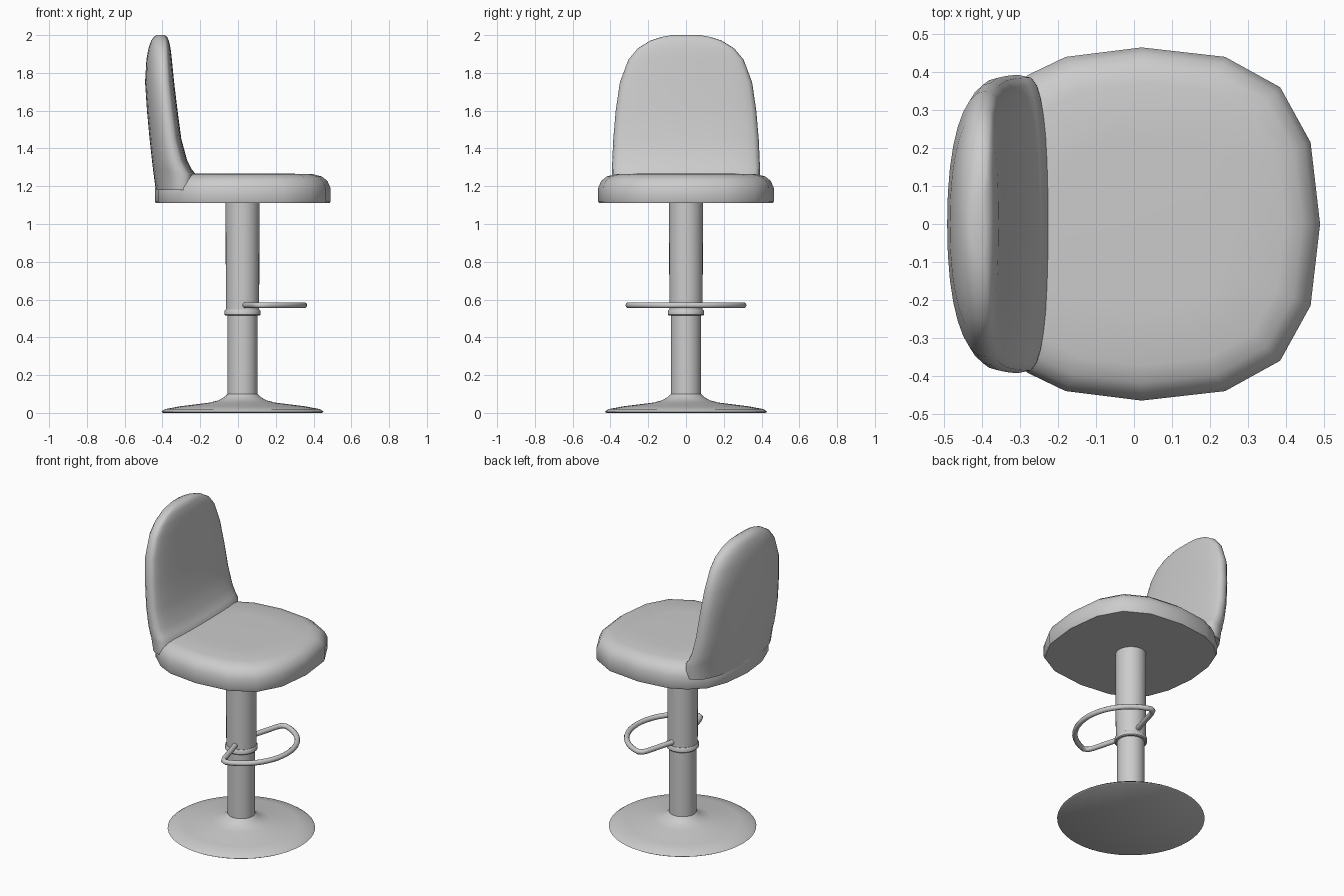
import bpy
import bmesh
from math import sin, cos, pi, radians, copysign

if "Cube" in bpy.data.objects:
    bpy.data.objects.remove(bpy.data.objects["Cube"])

CX = 0.024  # pedestal axis


def loft(name, rings, angle=40):
    """Skin a stack of equal-length rings and cap both ends."""
    bm = bmesh.new()
    loops = [[bm.verts.new(p) for p in r] for r in rings]
    n = len(loops[0])
    for a, b in zip(loops, loops[1:]):
        for i in range(n):
            j = (i + 1) % n
            bm.faces.new((a[i], a[j], b[j], b[i]))
    bm.faces.new(loops[0][::-1])
    bm.faces.new(loops[-1])
    bmesh.ops.recalc_face_normals(bm, faces=bm.faces[:])
    me = bpy.data.meshes.new(name)
    bm.to_mesh(me)
    bm.free()
    ob = bpy.data.objects.new(name, me)
    bpy.context.collection.objects.link(ob)
    bpy.ops.object.select_all(action='DESELECT')
    bpy.context.view_layer.objects.active = ob
    ob.select_set(True)
    bpy.ops.object.shade_smooth_by_angle(angle=radians(angle))
    return ob


def turned(name, profile, sides=32):
    """Round part from (radius, z) pairs."""
    return loft(name, [[(CX + r * cos(2 * pi * i / sides), r * sin(2 * pi * i / sides), z)
                        for i in range(sides)] for r, z in profile])


# Pedestal: flared base, lower post, sleeve and collar
turned("base", [(0.42, 0), (0.43, 0.006), (0.41, 0.02), (0.33, 0.035), (0.17, 0.055),
                (0.125, 0.067), (0.095, 0.085), (0.08, 0.1)], 48)
turned("lower_post", [(0.08, 0.08), (0.08, 0.55)])
turned("sleeve", [(0.088, 0.53), (0.09, 1.13)])
turned("collar", [(0.09, 0.515), (0.095, 0.52), (0.095, 0.54), (0.09, 0.547)])

# Footrest: bent tube, front arc with arms running back to the sleeve
arc = [(0.05 + 0.30 * cos(a), 0.315 * sin(a))
       for a in (radians(-75 + 7.5 * i) for i in range(21))]
arm = [(0.035, 0.07), (0.09, 0.265), (0.103, 0.293)]
path = [(x, -y) for x, y in arm] + arc + arm[::-1]
cu = bpy.data.curves.new("footrest", 'CURVE')
cu.dimensions = '3D'
cu.bevel_depth = 0.016
cu.bevel_resolution = 3
cu.use_fill_caps = True
sp = cu.splines.new('POLY')
sp.points.add(len(path) - 1)
for p, (x, y) in zip(sp.points, path):
    p.co = (x, y, 0.57, 1)
bpy.context.collection.objects.link(bpy.data.objects.new("footrest", cu))

# Seat: faceted rounded outline, soft top edge
half = [(0.49, 0), (0.465, 0.215), (0.385, 0.36), (0.24, 0.44), (0.02, 0.465),
        (-0.18, 0.44), (-0.28, 0.392), (-0.37, 0.31), (-0.42, 0.18), (-0.44, 0)]
outline = half + [(x, -y) for x, y in half[-2:0:-1]]
loft("seat", [[(0.02 + (x - 0.02) * s, y * s, z) for x, y in outline]
              for s, z in [(0.99, 1.11), (1, 1.12), (1, 1.19), (0.965, 1.228),
                           (0.9, 1.252), (0.8, 1.264), (0.5, 1.267)]], 50)

# Backrest: flat front, rounded rear; rows are z, half width, front x, rear x
rows = [(1.18, .385, -.22, -.435), (1.265, .392, -.225, -.447), (1.29, .392, -.245, -.45),
        (1.34, .39, -.27, -.456), (1.45, .385, -.30, -.468), (1.6, .372, -.32, -.482),
        (1.75, .35, -.338, -.492), (1.87, .305, -.35, -.485), (1.93, .255, -.357, -.474),
        (1.97, .19, -.366, -.46), (1.99, .13, -.375, -.447), (2.0, .075, -.39, -.43)]


def section(z, w, front, rear, n=32):
    mid = front - 0.35 * (front - rear)
    pts = []
    for i in range(n):
        c, s = cos(2 * pi * i / n), sin(2 * pi * i / n)
        if c > 0:
            x = mid + (front - mid) * c ** 0.55
        else:
            x = mid - (mid - rear) * abs(c) ** 0.95
        pts.append((x, w * copysign(abs(s) ** 0.9, s), z))
    return pts


loft("backrest", [section(*r) for r in rows], 60)
